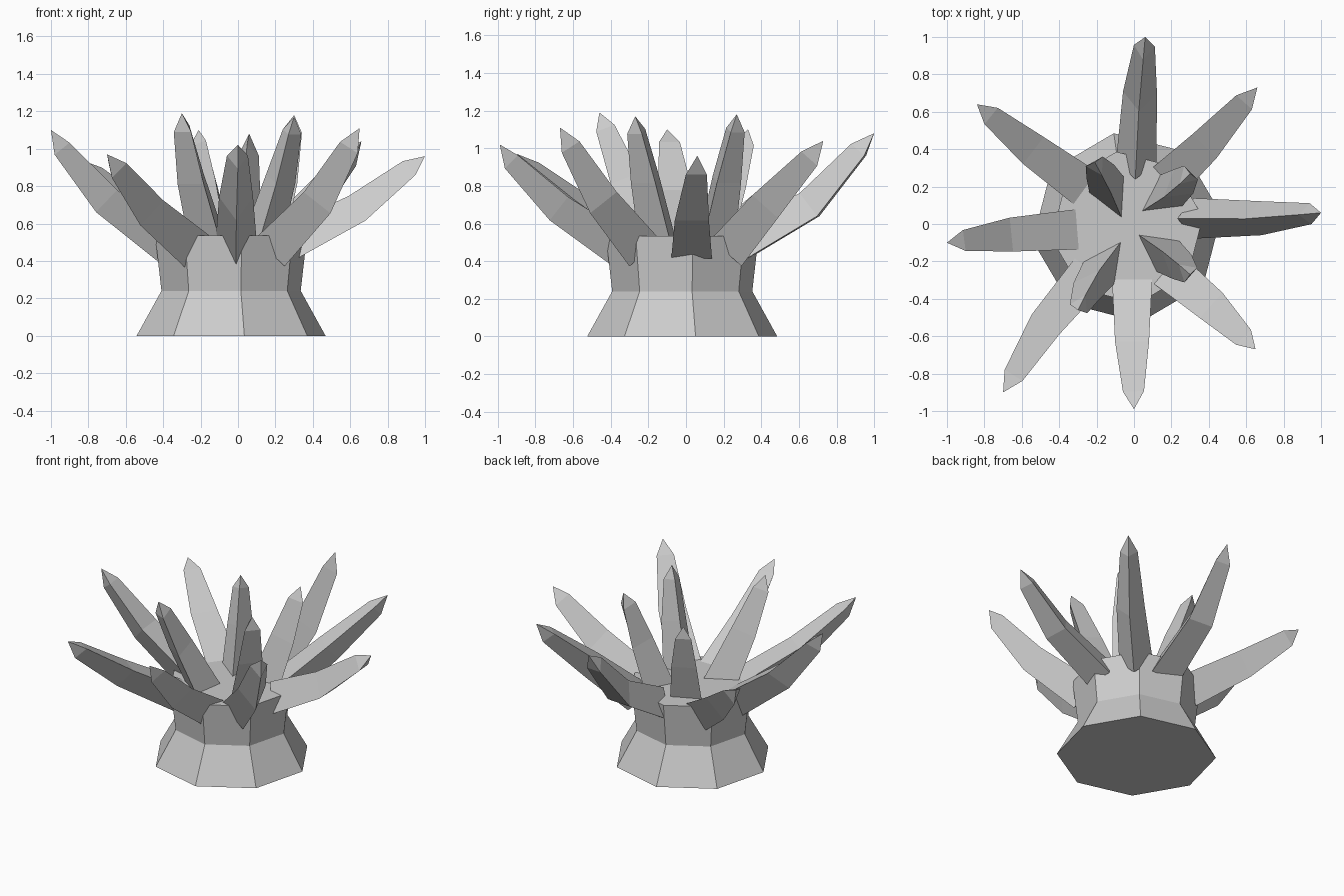
import bpy, bmesh, math
from mathutils import Vector

if "Cube" in bpy.data.objects:
    bpy.data.objects.remove(bpy.data.objects["Cube"])

grey = bpy.data.materials.new("plain grey")
grey.diffuse_color = (0.6, 0.6, 0.6, 1)
grey.use_nodes = True
grey.node_tree.nodes["Principled BSDF"].inputs["Base Color"].default_value = grey.diffuse_color


def loft(name, rings, tip=None):
    """Skin a list of rings; close the start, and end in a cap or a point."""
    bm = bmesh.new()
    vs = [[bm.verts.new(p) for p in ring] for ring in rings]
    n = len(vs[0])
    for a, b in zip(vs, vs[1:]):
        for i in range(n):
            j = (i + 1) % n
            bm.faces.new((a[i], a[j], b[j], b[i]))
    bm.faces.new(vs[0][::-1])
    if tip is None:
        bm.faces.new(vs[-1])
    else:
        t = bm.verts.new(tip)
        for i in range(n):
            bm.faces.new((vs[-1][i], vs[-1][(i + 1) % n], t))
    bmesh.ops.recalc_face_normals(bm, faces=bm.faces)
    me = bpy.data.meshes.new(name)
    bm.to_mesh(me)
    bm.free()
    me.materials.append(grey)
    ob = bpy.data.objects.new(name, me)
    bpy.context.collection.objects.link(ob)


# Eight-sided flared trunk
def octagon(r, z):
    return [(-0.037 + r * math.cos(math.radians(8 + 45 * i)),
             -0.02 + r * math.sin(math.radians(8 + 45 * i)), z) for i in range(8)]


loft("trunk", [octagon(0.51, 0), octagon(0.376, 0.24), octagon(0.41, 0.535)])


# Three-sided bent tentacle: base, bend, shoulder, point
def tentacle(name, base, bend, tip, ridge_up, radii):
    base, bend, tip = Vector(base), Vector(bend), Vector(tip)
    shoulder = bend.lerp(tip, 0.78)
    shoulder.z -= 0.01
    pts = [base, bend, shoulder, tip]
    rings = []
    for i in range(3):
        d = (pts[i + 1] - pts[max(i - 1, 0)]).normalized()
        side = d.cross(Vector((0, 0, 1))).normalized()
        up = side.cross(d) * (1 if ridge_up else -1)
        rings.append([pts[i] + radii[i] * (up * math.cos(a) + side * math.sin(a))
                      for a in (0, 2 * math.pi / 3, 4 * math.pi / 3)])
    loft(name, rings, tip)


# Outer ring: base xy, bend xyz, tip xyz, ridge on top
outer = [
    ((0.01, 0.30), (0.03, 0.67, 0.68), (0.06, 1.00, 1.08), True),
    ((0.19, 0.24), (0.40, 0.44, 0.71), (0.66, 0.73, 1.04), False),
    ((0.29, 0.03), (0.65, 0.03, 0.66), (1.00, 0.06, 0.96), True),
    ((0.19, -0.25), (0.44, -0.46, 0.73), (0.65, -0.67, 1.11), False),
    ((-0.01, -0.31), (-0.01, -0.66, 0.70), (0.00, -0.99, 1.02), False),
    ((-0.24, -0.26), (-0.49, -0.56, 0.68), (-0.70, -0.90, 0.97), False),
    ((-0.32, -0.03), (-0.69, -0.06, 0.74), (-1.00, -0.10, 1.10), False),
    ((-0.27, 0.20), (-0.56, 0.41, 0.68), (-0.84, 0.64, 0.94), False),
]
for i, (b, m, t, ridge) in enumerate(outer):
    tentacle(f"outer_tentacle_{i + 1}", (*b, 0.47), m, t, ridge, (0.125, 0.105, 0.065))

# Inner ring: steeper tentacles
inner = [
    ((0.13, 0.13), (0.23, 0.20, 0.83), (0.30, 0.27, 1.18)),
    ((0.11, -0.12), (0.22, -0.20, 0.83), (0.30, -0.27, 1.17)),
    ((-0.13, -0.18), (-0.23, -0.32, 0.83), (-0.30, -0.46, 1.19)),
    ((-0.11, 0.13), (-0.16, 0.24, 0.80), (-0.21, 0.33, 1.10)),
]
for i, (b, m, t) in enumerate(inner):
    tentacle(f"inner_tentacle_{i + 1}", (*b, 0.46), m, t, True, (0.125, 0.095, 0.06))
